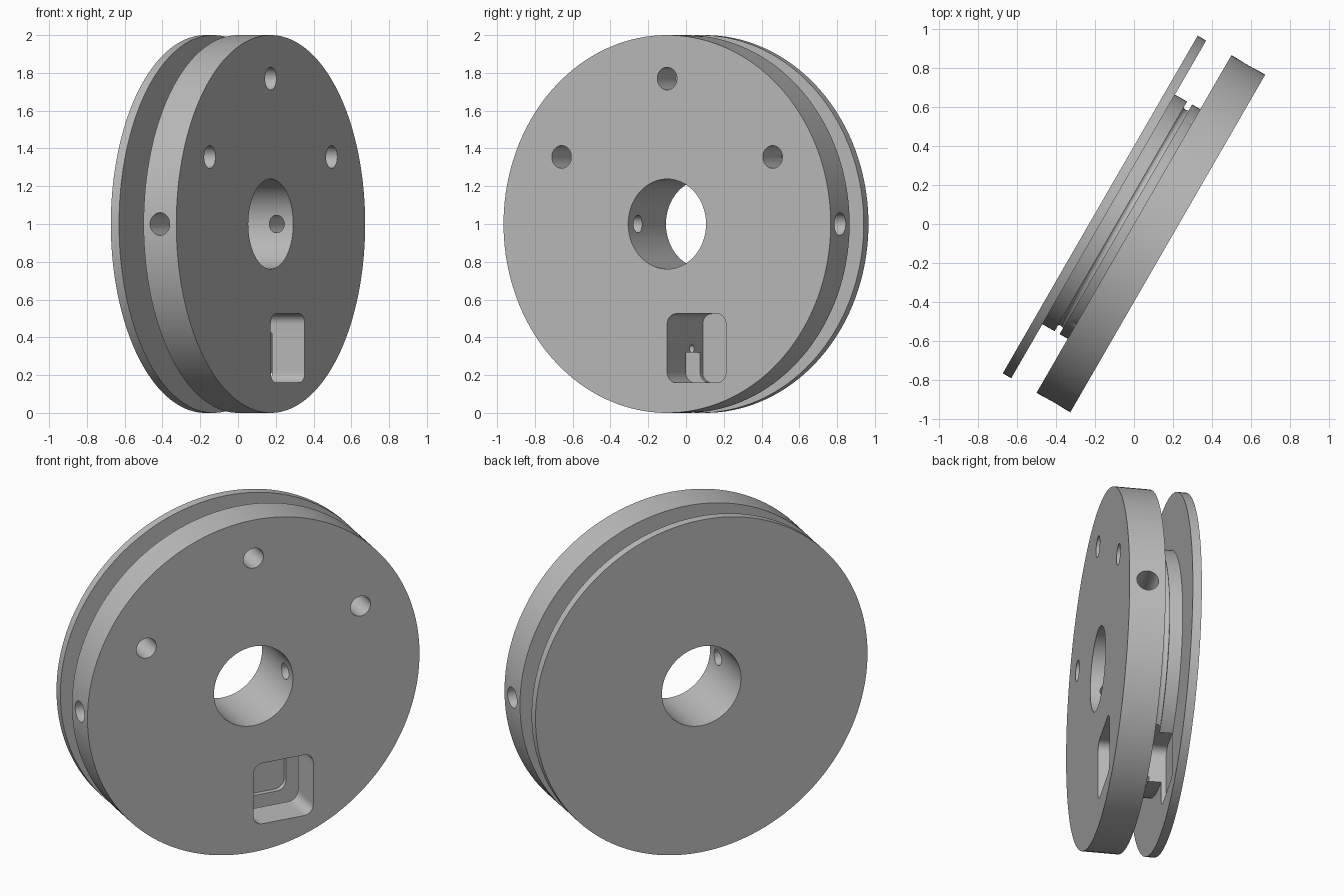
import bpy, bmesh, math
from mathutils import Matrix, Vector

if "Cube" in bpy.data.objects:
    bpy.data.objects.remove(bpy.data.objects["Cube"])

grey = bpy.data.materials.new("plain grey")
grey.use_nodes = True
grey.diffuse_color = (0.5, 0.5, 0.5, 1)
grey.node_tree.nodes["Principled BSDF"].inputs["Base Color"].default_value = (0.5, 0.5, 0.5, 1)

# Wheel frame: local x runs along the disc, local y is up, local z is the axle
PLACE = Matrix.Translation((0, 0, 1)) @ Matrix.Rotation(math.radians(60), 4, 'Z') @ Matrix.Rotation(math.radians(90), 4, 'X')
SEGMENTS = 144


def make_object(name, bm):
    bmesh.ops.recalc_face_normals(bm, faces=bm.faces)
    mesh = bpy.data.meshes.new(name)
    bm.to_mesh(mesh)
    bm.free()
    mesh.materials.append(grey)
    ob = bpy.data.objects.new(name, mesh)
    bpy.context.collection.objects.link(ob)
    return ob


def lathe(name, profile):
    """Revolve a closed (radius, height) outline around the local z axis."""
    bm = bmesh.new()
    rings = []
    for i in range(SEGMENTS):
        a = math.tau * i / SEGMENTS
        rings.append([bm.verts.new((r * math.cos(a), r * math.sin(a), h)) for r, h in profile])
    n = len(profile)
    for i in range(SEGMENTS):
        a, b = rings[i], rings[(i + 1) % SEGMENTS]
        for j in range(n):
            k = (j + 1) % n
            bm.faces.new((a[j], b[j], b[k], a[k]))
    return make_object(name, bm)


def rod(name, start, end, radius):
    """Round cutter between two points."""
    start, end = Vector(start), Vector(end)
    axis = end - start
    turn = axis.to_track_quat('Z', 'Y').to_matrix().to_4x4()
    bm = bmesh.new()
    bmesh.ops.create_cone(bm, cap_ends=True, segments=40, radius1=radius, radius2=radius,
                          depth=axis.length, matrix=Matrix.Translation((start + end) / 2) @ turn)
    return make_object(name, bm)


def rounded_block(name, x0, x1, y0, y1, z0, z1, corner):
    """Rectangular cutter with rounded upright corners."""
    bm = bmesh.new()
    loop = []
    centres = [(x1 - corner, y1 - corner), (x0 + corner, y1 - corner),
               (x0 + corner, y0 + corner), (x1 - corner, y0 + corner)]
    for q, (cx, cy) in enumerate(centres):
        for s in range(9):
            a = math.pi / 2 * (q + s / 8)
            loop.append(bm.verts.new((cx + corner * math.cos(a), cy + corner * math.sin(a), z0)))
    face = bm.faces.new(loop)
    top = bmesh.ops.extrude_face_region(bm, geom=[face])
    verts = [v for v in top["geom"] if isinstance(v, bmesh.types.BMVert)]
    bmesh.ops.translate(bm, verts=verts, vec=(0, 0, z1 - z0))
    return make_object(name, bm)


# Wheel outline: thick disc, grooved hub, thin disc, centre bore
BORE, HUB = 0.238, 0.68
groove = []
for s in range(15):
    a = math.radians(45 + 270 * s / 14)
    groove.append((0.66 + 0.021 * math.cos(a), -0.063 + 0.021 * math.sin(a)))
profile = [(BORE, 0.2), (1, 0.2), (1, 0), (HUB, 0), (HUB, groove[0][1])]
profile += groove
profile += [(HUB, groove[-1][1]), (HUB, -0.15), (1, -0.15), (1, -0.2), (BORE, -0.2)]
wheel = lathe("grooved_wheel", profile)

# Pocket, face holes and stepped side holes
cutters = [rounded_block("pocket_cutter", 0, 0.36, -0.84, -0.475, -0.178, 0.3, 0.055)]
for x, y in ((0, 0.77), (-0.645, 0.355), (0.645, 0.355)):
    cutters.append(rod("face_hole_cutter", (x, y, -0.01), (x, y, 0.3), 0.06))
for side in (-1, 1):
    cutters.append(rod("side_hole_cutter", (side * 0.6, 0, 0.1), (side * 1.1, 0, 0.1), 0.06))
    cutters.append(rod("screw_hole_cutter", (side * 0.15, 0, 0.1), (side * 0.7, 0, 0.1), 0.046))

for cutter in cutters:
    cutter.hide_render = True
    mod = wheel.modifiers.new(cutter.name, 'BOOLEAN')
    mod.operation = 'DIFFERENCE'
    mod.solver = 'EXACT'
    mod.object = cutter

# Bake the cuts and drop the cutters
bpy.context.view_layer.update()
graph = bpy.context.evaluated_depsgraph_get()
baked = bpy.data.meshes.new_from_object(wheel.evaluated_get(graph))
wheel.modifiers.clear()
wheel.data = baked
for cutter in cutters:
    bpy.data.objects.remove(cutter)
baked.materials.clear()
baked.materials.append(grey)
for p in baked.polygons:
    p.material_index = 0

wheel.matrix_world = PLACE
for ob in bpy.context.selected_objects:
    ob.select_set(False)
wheel.select_set(True)
bpy.context.view_layer.objects.active = wheel
bpy.ops.object.shade_smooth_by_angle(angle=math.radians(30))
